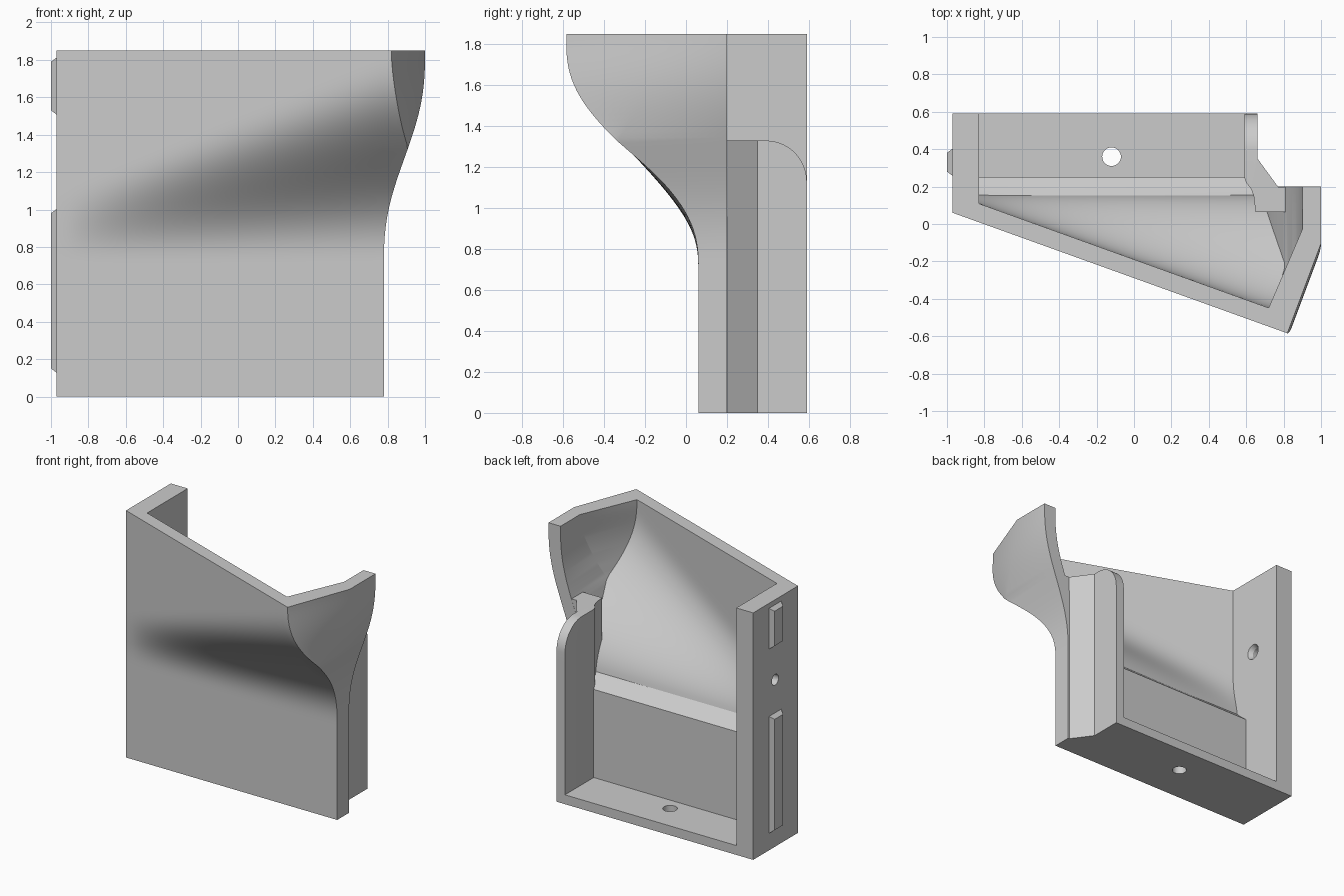
import bpy, bmesh, math

cube = bpy.data.objects.get("Cube")
if cube:
    bpy.data.objects.remove(cube, do_unlink=True)

grey = bpy.data.materials.new("plain_grey")
grey.use_nodes = True
colour = (0.6, 0.6, 0.6, 1)
grey.diffuse_color = colour
grey.node_tree.nodes["Principled BSDF"].inputs["Base Color"].default_value = colour

TOP, BEND, LEDGE, POST_TOP = 1.85, 0.7, 0.73, 1.33
LEFT, BACK, SIDE_END = -0.97, 0.59, 0.2


def finish(name, bm):
    bmesh.ops.remove_doubles(bm, verts=bm.verts, dist=0.0005)
    bmesh.ops.recalc_face_normals(bm, faces=bm.faces)
    mesh = bpy.data.meshes.new(name)
    bm.to_mesh(mesh)
    bm.free()
    mesh.materials.append(grey)
    obj = bpy.data.objects.new(name, mesh)
    bpy.context.collection.objects.link(obj)
    return obj


def loft(name, section, heights):
    """Skin closed outlines stacked along z and cap both ends."""
    bm = bmesh.new()
    rings = [[bm.verts.new((x, y, z)) for x, y in section(z)] for z in heights]
    n = len(rings[0])
    for a, b in zip(rings, rings[1:]):
        for i in range(n):
            j = (i + 1) % n
            bm.faces.new((a[i], a[j], b[j], b[i]))
    bm.faces.new(rings[0][::-1])
    bm.faces.new(rings[-1])
    return finish(name, bm)


def activate(obj):
    bpy.ops.object.select_all(action='DESELECT')
    obj.select_set(True)
    bpy.context.view_layer.objects.active = obj


def drill(obj, axis, centre, r1, r2, depth):
    """Cut a round or conical hole and remove the cutter."""
    rot = (0, math.pi / 2, 0) if axis == 'X' else (0, 0, 0)
    bpy.ops.mesh.primitive_cone_add(vertices=32, radius1=r1, radius2=r2, depth=depth,
                                    location=centre, rotation=rot)
    cutter = bpy.context.object
    cutter.name = "hole_cutter"
    cutter.hide_render = True
    mod = obj.modifiers.new("hole", 'BOOLEAN')
    mod.operation, mod.solver, mod.object = 'DIFFERENCE', 'EXACT', cutter
    activate(obj)
    bpy.ops.object.modifier_apply(modifier=mod.name)
    bpy.data.objects.remove(cutter, do_unlink=True)


def ease(t):
    t = min(max(t, 0), 1)
    return t ** 3 * (10 - 15 * t + 6 * t * t)


def front_y(x, z):
    """Front surface: flat below, flaring forward towards +x above."""
    u = min((x - LEFT) / 1.8, 1)
    return 0.06 - 0.36 * (x - LEFT) * ease((z - BEND) / (0.4 + 0.75 * u))


def side_x(z):
    return 0.78 + 0.22 * ease((z - BEND) / (TOP - BEND))


# Shell: left wall, flared front and flared right side with a growing chamfer
def shell_section(z):
    t = max(0, (z - POST_TOP) / (TOP - POST_TOP))
    cut = 1 - (1 - t) ** 2
    xs = side_x(z)
    corner = xs - 0.18 * cut
    inner_corner = corner - 0.1
    inner_left = -0.83
    steps = 28

    def inner_y(x):
        return max(front_y(x, z) + 0.1, 0.25 - 1.2 * max(0, z - LEDGE))

    pts = [(LEFT, BACK)]
    for i in range(steps + 1):
        x = LEFT + (corner - LEFT) * i / steps
        pts.append((x, front_y(x, z)))
    pts += [(xs, front_y(corner, z) + 0.48 * cut), (xs, SIDE_END), (xs - 0.1, SIDE_END),
            (xs - 0.1, inner_y(inner_corner) + 0.42 * cut)]
    for i in range(steps + 1):
        x = inner_corner + (inner_left - inner_corner) * i / steps
        pts.append((x, inner_y(x)))
    return pts + [(inner_left, BACK)]


rows = 40
shell = loft("shell", shell_section,
             [0, 0.35, BEND] + [LEDGE + (TOP - LEDGE) * i / rows for i in range(rows + 1)])


# Right post: slanted outer face, rounded upper rear corner
def post_section(z):
    r, base = 0.2, POST_TOP - 0.2
    back = BACK - r + math.sqrt(max(0, r * r - max(0, z - base) ** 2))
    outer = side_x(z) - 0.02
    return [(0.59, back), (0.59, 0.25), (0.6, 0.22), (0.625, 0.19), (0.64, 0.15),
            (0.65, 0.06 + 0.005), (outer, 0.065), (outer, SIDE_END - 0.001),
            (0.77, SIDE_END - 0.001), (0.66, 0.35), (0.66, back)]


post = loft("right_post", post_section,
            [0, 0.4, 0.7, 0.9, 1.0, 1.06] +
            [POST_TOP - 0.2 + 0.2 * math.sin(math.pi / 2 * i / 14) for i in range(15)])

# Floor plate
floor = loft("floor", lambda z: [(-0.9, 0.1), (0.62, 0.1), (0.62, BACK), (-0.9, BACK)],
             [0, 0.07])


# Tapered locating ribs on the left wall
def rib(name, z0, z1):
    bm = bmesh.new()
    bmesh.ops.create_cube(bm, size=1)
    for v in bm.verts:
        outside = v.co.x < 0
        inset = 0.03 if outside else 0
        v.co.x = -1.0 if outside else LEFT + 0.01
        v.co.y = 0.25 + inset if v.co.y < 0 else 0.41 - inset
        v.co.z = z0 + inset if v.co.z < 0 else z1 - inset
    return finish(name, bm)


lower_rib = rib("lower_rib", 0.12, 1.01)
upper_rib = rib("upper_rib", 1.5, 1.82)

# Screw holes: floor, and left wall with an inner countersink
drill(floor, 'Z', (-0.12, 0.36, 0.03), 0.05, 0.05, 0.3)
drill(shell, 'X', (-0.9, 0.33, 1.25), 0.04, 0.04, 0.4)
drill(shell, 'X', (-0.84, 0.33, 1.25), 0.03, 0.075, 0.08)

for obj in (shell, post, floor, lower_rib, upper_rib):
    activate(obj)
    bpy.ops.object.shade_smooth_by_angle(angle=math.radians(25))
